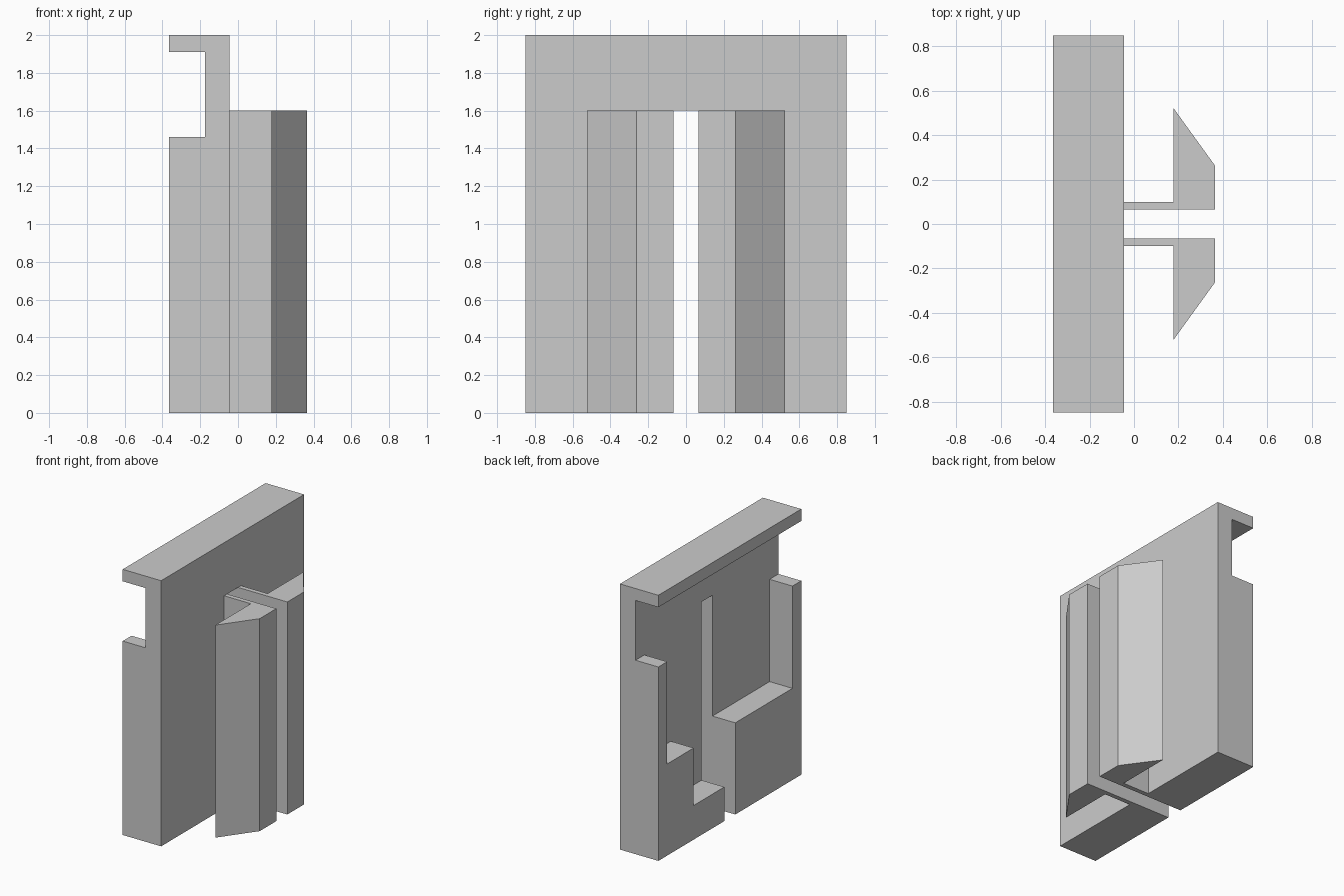
import bpy
import bmesh
from mathutils import Vector

if "Cube" in bpy.data.objects:
    bpy.data.objects.remove(bpy.data.objects["Cube"], do_unlink=True)

grey = bpy.data.materials.new("light_grey")
grey.use_nodes = True
grey.diffuse_color = (0.6, 0.6, 0.6, 1)
grey.node_tree.nodes["Principled BSDF"].inputs["Base Color"].default_value = (0.6, 0.6, 0.6, 1)


def prism(name, profile, axis, low, high):
    """Extrude a 2D profile along one axis; the profile uses the other two axes in order."""
    def place(point, depth):
        co = list(point)
        co.insert("xyz".index(axis), depth)
        return Vector(co)

    bm = bmesh.new()
    face = bm.faces.new([bm.verts.new(place(p, low)) for p in profile])
    top = bmesh.ops.extrude_face_region(bm, geom=[face])["geom"]
    moved = [v for v in top if isinstance(v, bmesh.types.BMVert)]
    bmesh.ops.translate(bm, verts=moved, vec=place((0, 0), high - low))
    bmesh.ops.recalc_face_normals(bm, faces=bm.faces)
    mesh = bpy.data.meshes.new(name)
    bm.to_mesh(mesh)
    bm.free()
    mesh.materials.append(grey)
    obj = bpy.data.objects.new(name, mesh)
    bpy.context.collection.objects.link(obj)
    return obj


def cut(target, cutter):
    mod = target.modifiers.new("cut", "BOOLEAN")
    mod.operation = "DIFFERENCE"
    mod.solver = "EXACT"
    mod.object = cutter
    cutter.hide_render = True
    bpy.context.view_layer.objects.active = target
    bpy.ops.object.modifier_apply(modifier=mod.name)
    bpy.data.objects.remove(cutter, do_unlink=True)


OUTER, INNER, FACE = -0.365, -0.175, -0.045
SLOT, RAIL_TOP = 0.065, 1.6

# Panel with a top lip and a long notch below it
panel = prism("panel", [(FACE, 0), (FACE, 2), (OUTER, 2), (OUTER, 1.91), (INNER, 1.91),
                        (INNER, 1.46), (OUTER, 1.46), (OUTER, 0)], "y", -0.85, 0.85)

# Stepped pocket in the outer side, leaving a post at each end
pocket = prism("pocket_cutter", [(0.745, 1.6), (0.745, 0.69), (0.43, 0.69), (0.43, 0.257),
                                 (0, 0.257), (0, 0.69), (-0.745, 0.69), (-0.745, 1.6)],
               "x", -0.6, INNER)
cut(panel, pocket)

# Central slot, open at the bottom
slot = prism("slot_cutter", [(-SLOT, -0.2), (SLOT, -0.2), (SLOT, RAIL_TOP), (-SLOT, RAIL_TOP)],
             "x", -0.7, 0.2)
cut(panel, slot)

# Pair of flanged rails beside the slot
for name, side in (("left_rail", -1), ("right_rail", 1)):
    outline = [(FACE, SLOT), (0.365, SLOT), (0.365, 0.263), (0.177, 0.523),
               (0.177, 0.1), (FACE, 0.1)]
    prism(name, [(x, side * y) for x, y in outline], "z", 0, RAIL_TOP)
